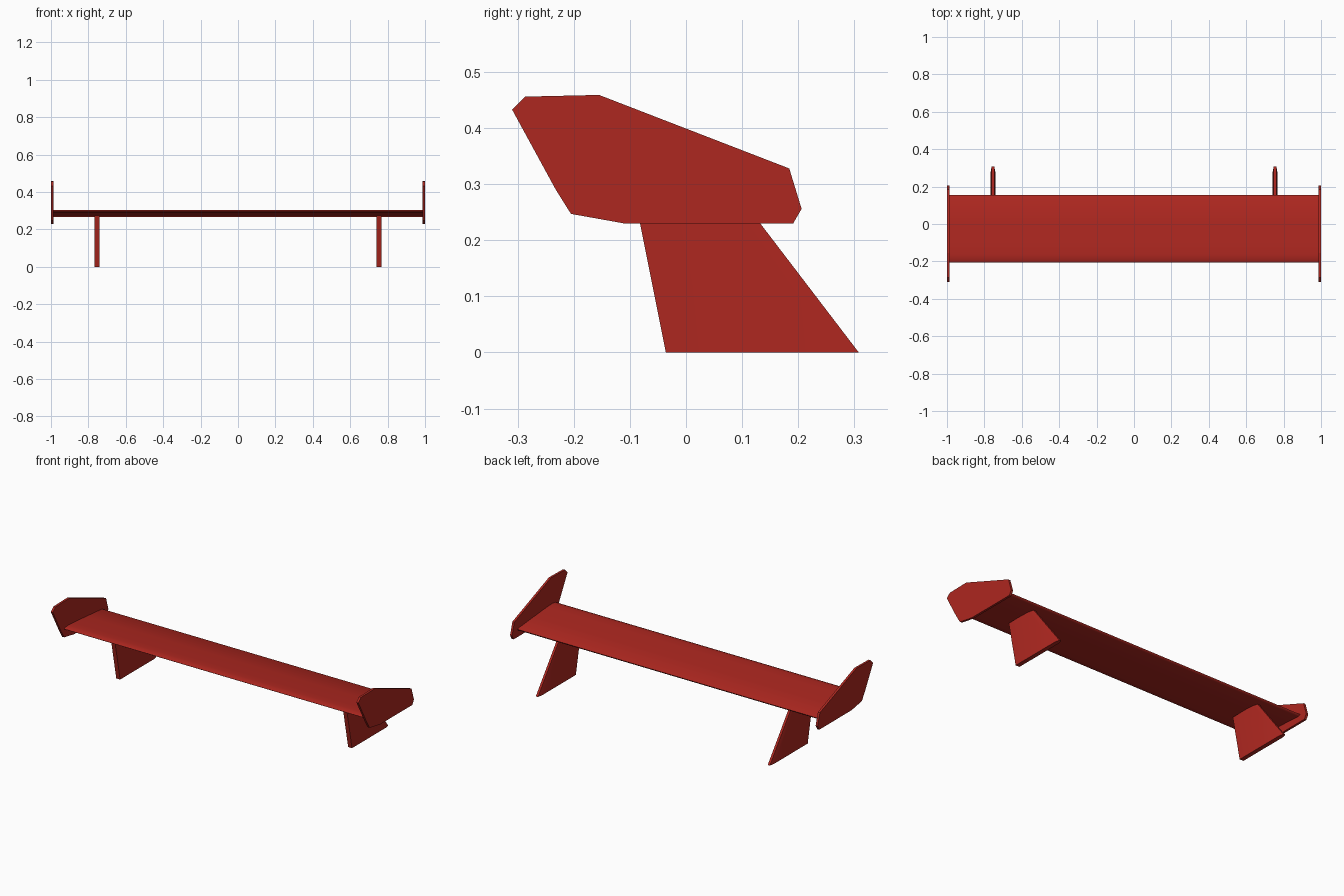
import bpy, bmesh, math

if "Cube" in bpy.data.objects:
    bpy.data.objects.remove(bpy.data.objects["Cube"])

red = bpy.data.materials.new("red_paint")
red.diffuse_color = (0.42, 0.02, 0.014, 1)
red.use_nodes = True
red.node_tree.nodes["Principled BSDF"].inputs["Base Color"].default_value = red.diffuse_color


def loft(name, start, end, smooth=None):
    """Solid between two matching closed outlines."""
    bm = bmesh.new()
    a = [bm.verts.new(p) for p in start]
    b = [bm.verts.new(p) for p in end]
    n = len(a)
    for i in range(n):
        j = (i + 1) % n
        bm.faces.new((a[i], a[j], b[j], b[i]))
    bm.faces.new(a[::-1])
    bm.faces.new(b)
    bmesh.ops.recalc_face_normals(bm, faces=bm.faces)
    mesh = bpy.data.meshes.new(name)
    bm.to_mesh(mesh)
    bm.free()
    mesh.materials.append(red)
    obj = bpy.data.objects.new(name, mesh)
    bpy.context.collection.objects.link(obj)
    if smooth:
        bpy.ops.object.select_all(action='DESELECT')
        obj.select_set(True)
        bpy.context.view_layer.objects.active = obj
        bpy.ops.object.shade_smooth_by_angle(angle=math.radians(smooth))
    return obj


def mirror_x(obj):
    mod = obj.modifiers.new("mirror", 'MIRROR')
    mod.use_axis[0] = True


# Wing blade: thin section rising towards -y, rounded nose
wing = [(0.155, 0.275), (0.148, 0.279), (0.0, 0.292), (-0.12, 0.302),
        (-0.165, 0.304), (-0.192, 0.302), (-0.205, 0.296), (-0.198, 0.291),
        (-0.165, 0.288), (-0.12, 0.284), (0.0, 0.276), (0.14, 0.267),
        (0.152, 0.269)]
loft("wing_blade", [(-0.99, y, z) for y, z in wing],
     [(0.99, y, z) for y, z in wing], 60)

# End plates
plate = [(-0.31, 0.433), (-0.287, 0.456), (-0.155, 0.459), (0.184, 0.328),
         (0.206, 0.256), (0.191, 0.23), (-0.11, 0.23), (-0.205, 0.247),
         (-0.232, 0.29)]
mirror_x(loft("end_plate", [(0.987, y, z) for y, z in plate],
              [(1.0, y, z) for y, z in plate]))


# Swept supports, tapering at the +y edge
def support_outline(front, back, z):
    c, w, tip = 0.754, 0.0125, 0.007
    return [(c - w, front, z), (c + w, front, z), (c + w, back - 0.03, z),
            (c + tip, back, z), (c - tip, back, z), (c - w, back - 0.03, z)]


mirror_x(loft("support", support_outline(-0.036, 0.308, 0.0),
              support_outline(-0.091, 0.098, 0.275), 30))
